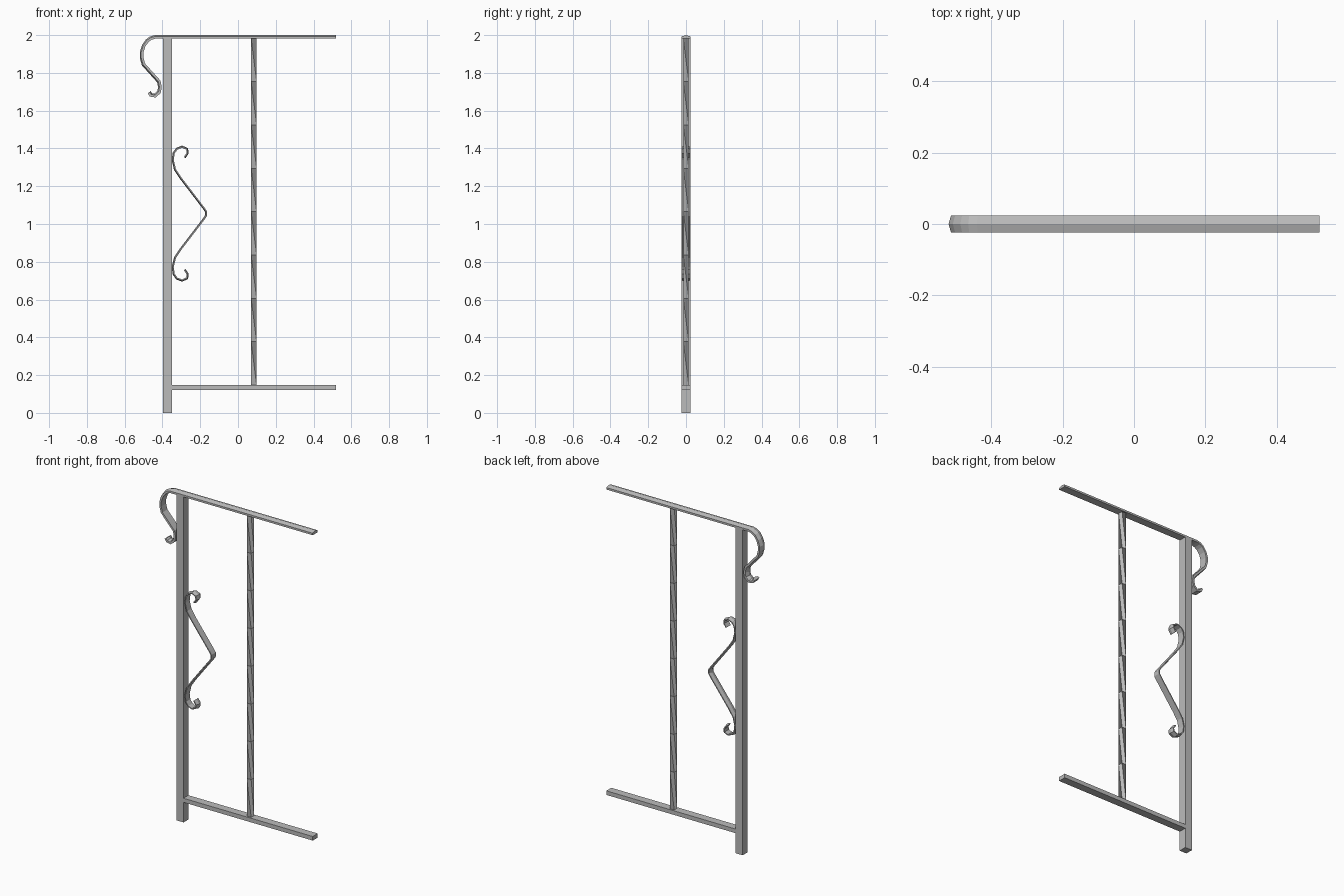
import bpy, math
from mathutils import Vector

if "Cube" in bpy.data.objects:
    bpy.data.objects.remove(bpy.data.objects["Cube"])

steel = bpy.data.materials.new("grey steel")
steel.diffuse_color = (0.5, 0.5, 0.5, 1)
steel.use_nodes = True
steel.node_tree.nodes["Principled BSDF"].inputs["Base Color"].default_value = steel.diffuse_color


def make(name, verts, faces):
    mesh = bpy.data.meshes.new(name)
    mesh.from_pydata(verts, [], faces)
    mesh.materials.append(steel)
    obj = bpy.data.objects.new(name, mesh)
    bpy.context.collection.objects.link(obj)
    return obj


def box(name, x0, x1, half_y, z0, z1):
    v = [(x, y, z) for z in (z0, z1)
         for x, y in ((x0, -half_y), (x1, -half_y), (x1, half_y), (x0, half_y))]
    f = [(3, 2, 1, 0), (4, 5, 6, 7)]
    f += [(i, (i + 1) % 4, (i + 1) % 4 + 4, i + 4) for i in range(4)]
    return make(name, v, f)


def sweep(name, path, section):
    """Sweep a (y, offset) section along an x-z path with mitred corners."""
    pts = [Vector(p) for p in path]
    n = len(section)
    verts, faces = [], []
    for i, p in enumerate(pts):
        d0 = (p - pts[i - 1]).normalized() if i else None
        d1 = (pts[i + 1] - p).normalized() if i < len(pts) - 1 else None
        d0, d1 = d0 or d1, d1 or d0
        d = (d0 + d1).normalized()
        normal = Vector((d.y, -d.x)) / max(d.dot(d0), 0.6)
        for y, off in section:
            q = p + normal * off
            verts.append((q.x, y, q.y))
    for i in range(len(pts) - 1):
        for j in range(n):
            k = (j + 1) % n
            faces.append((i * n + j, i * n + k, (i + 1) * n + k, (i + 1) * n + j))
    last = (len(pts) - 1) * n
    faces += [tuple(reversed(range(n))), tuple(range(last, last + n))]
    return make(name, verts, faces)


def ridged(half, ridge, shoulder, base):
    return [(-half, base), (half, base), (half, shoulder), (0, ridge), (-half, shoulder)]


# Upright post and lower rail
box("post", -0.398, -0.350, 0.024, 0, 1.982)
box("lower_rail", -0.350, 0.52, 0.024, 0.122, 0.147)

# Ridged handrail ending in a scroll
rail_path = [(0.52, 2.0), (-0.44, 2.0), (-0.465, 1.993), (-0.487, 1.978),
             (-0.508, 1.948), (-0.52, 1.91), (-0.52, 1.88), (-0.509, 1.84),
             (-0.428, 1.75), (-0.423, 1.725), (-0.427, 1.703),
             (-0.442, 1.69), (-0.455, 1.692), (-0.462, 1.703)]
sweep("handrail", rail_path, ridged(0.024, 0, -0.007, -0.019))

# Decorative bracket, the lower half mirrored from the upper
mid = 1.055
upper = [(-0.283, 1.352), (-0.267, 1.375), (-0.27, 1.397), (-0.296, 1.409),
         (-0.324, 1.398), (-0.340, 1.375), (-0.345, 1.338), (-0.333, 1.288),
         (-0.303, 1.243), (-0.182, 1.085), (-0.169, 1.066)]
lower = [(x, 2 * mid - z) for x, z in reversed(upper)]
sweep("scroll_bracket", upper + lower, ridged(0.021, 0.006, 0.001, -0.005))

# Twisted square baluster: a quarter turn per segment
segments, cx, half = 8, 0.084, 0.0145
z0, z1 = 0.147, 1.984
verts, faces = [], []
for s in range(segments + 1):
    for c in range(4):
        a = math.radians(225 + 90 * c - 90 * s)
        r = half * math.sqrt(2)
        verts.append((cx + r * math.cos(a), r * math.sin(a), z0 + (z1 - z0) * s / segments))
for s in range(segments):
    for c in range(4):
        k = (c + 1) % 4
        quad = [s * 4 + c, s * 4 + k, s * 4 + 4 + k, s * 4 + 4 + c]
        # one side folds inward along the other diagonal
        faces.append(quad[1:] + quad[:1] if c == 0 else quad)
faces += [(3, 2, 1, 0), tuple(segments * 4 + i for i in range(4))]
make("twisted_baluster", verts, faces)
